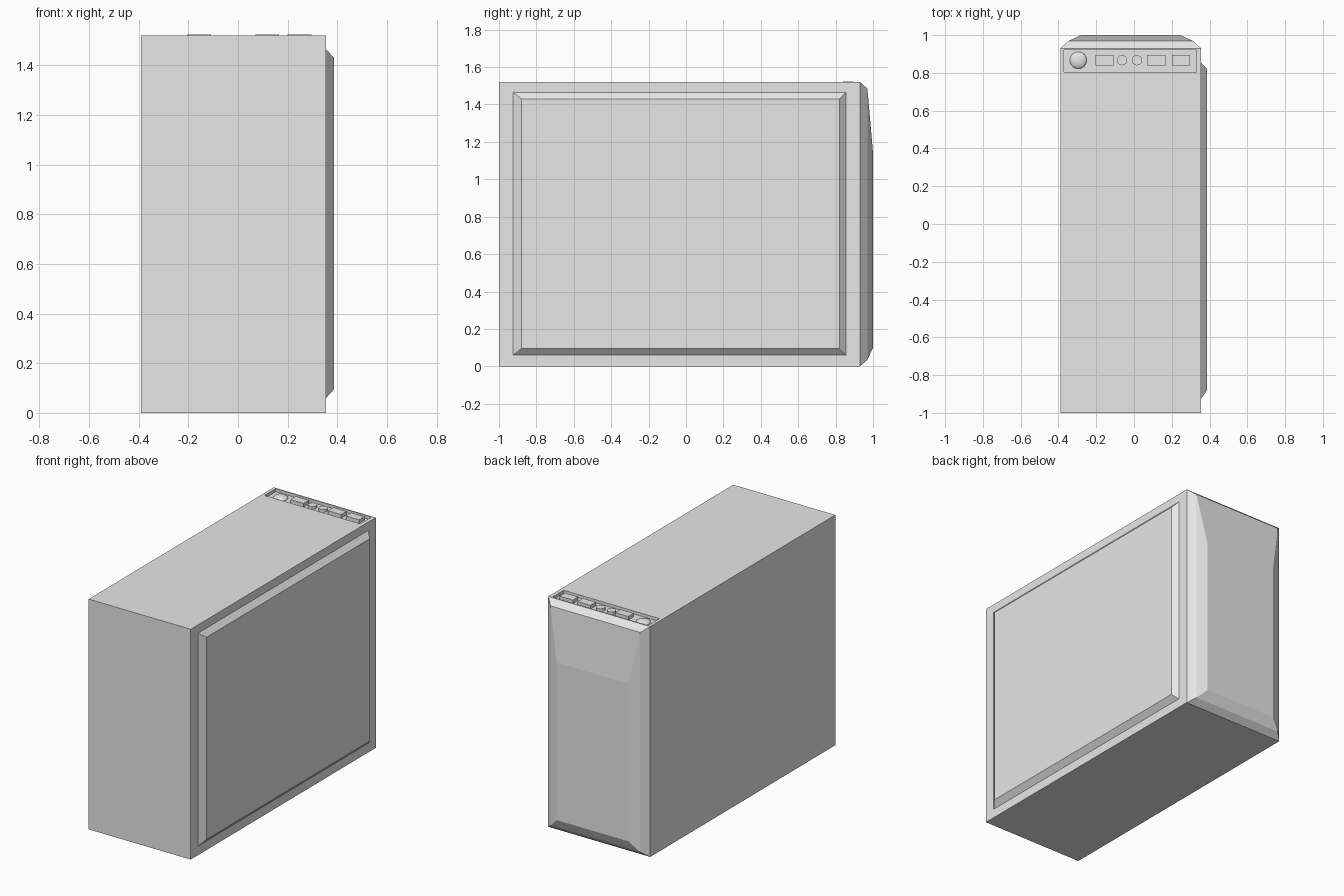
import bpy, bmesh
from mathutils import Matrix, Vector

cube = bpy.data.objects.get("Cube")
if cube:
    bpy.data.objects.remove(cube)

grey = bpy.data.materials.new("light grey")
grey.use_nodes = True
grey.diffuse_color = (0.8, 0.8, 0.8, 1)
grey.node_tree.nodes["Principled BSDF"].inputs["Base Color"].default_value = (0.8, 0.8, 0.8, 1)


def make(name, bm):
    bmesh.ops.recalc_face_normals(bm, faces=bm.faces)
    mesh = bpy.data.meshes.new(name)
    bm.to_mesh(mesh)
    bm.free()
    mesh.materials.append(grey)
    obj = bpy.data.objects.new(name, mesh)
    bpy.context.collection.objects.link(obj)
    return obj


def loft(name, axis, rings):
    """Join rectangles (level, u0, u1, v0, v1) stacked along an axis, capping both ends."""
    bm = bmesh.new()
    loops = []
    for level, u0, u1, v0, v1 in rings:
        loop = []
        for u, v in ((u0, v0), (u1, v0), (u1, v1), (u0, v1)):
            point = [u, v]
            point.insert(axis, level)
            loop.append(bm.verts.new(point))
        loops.append(loop)
    for a, b in zip(loops, loops[1:]):
        for i in range(4):
            j = (i + 1) % 4
            bm.faces.new((a[i], a[j], b[j], b[i]))
    bm.faces.new(loops[0])
    bm.faces.new(loops[-1])
    return make(name, bm)


X, Y, Z = 0, 1, 2
LEFT, RIGHT, TOP = -0.39, 0.355, 1.52
FLOOR = TOP - 0.02          # bottom of the port tray
PORT_Y = 0.867

# Case body with the sunken port tray in its top
case = (LEFT, RIGHT, -1, 0.93)
tray = (-0.37, 0.33, 0.805, 0.922)
loft("case_body", Z, [(0, *case), (TOP, *case), (TOP, *tray), (FLOOR, *tray)])

# Raised side panel with sloping edges
loft("side_panel", X, [(RIGHT, -0.925, 0.855, 0.06, 1.465),
                       (0.387, -0.88, 0.82, 0.095, 1.43)])

# Faceted bezel
loft("bezel", Y, [(0.93, LEFT, RIGHT, 0, TOP),
                  (0.97, LEFT + 0.045, RIGHT - 0.045, 0.035, 1.485),
                  (1.0, LEFT + 0.11, RIGHT - 0.11, 0.1, 1.14)])

# Rectangular ports
for i, x in enumerate((-0.157, 0.118, 0.248)):
    port = (x - 0.048, x + 0.048, PORT_Y - 0.028, PORT_Y + 0.028)
    loft(f"port_{i + 1}", Z, [(FLOOR, *port), (TOP + 0.004, *port)])

# Round audio jacks
for i, x in enumerate((-0.063, 0.015)):
    bm = bmesh.new()
    bmesh.ops.create_cone(bm, cap_ends=True, segments=24, radius1=0.027, radius2=0.027,
                          depth=0.018, matrix=Matrix.Translation((x, PORT_Y, FLOOR + 0.009)))
    jack = make(f"audio_jack_{i + 1}", bm)

# Domed power button
bm = bmesh.new()
bmesh.ops.create_uvsphere(bm, u_segments=32, v_segments=16, radius=0.045,
                          matrix=Matrix.Translation((-0.295, PORT_Y, FLOOR))
                          @ Matrix.Diagonal(Vector((1, 1, 0.42, 1))))
button = make("power_button", bm)
button.data.shade_smooth()
